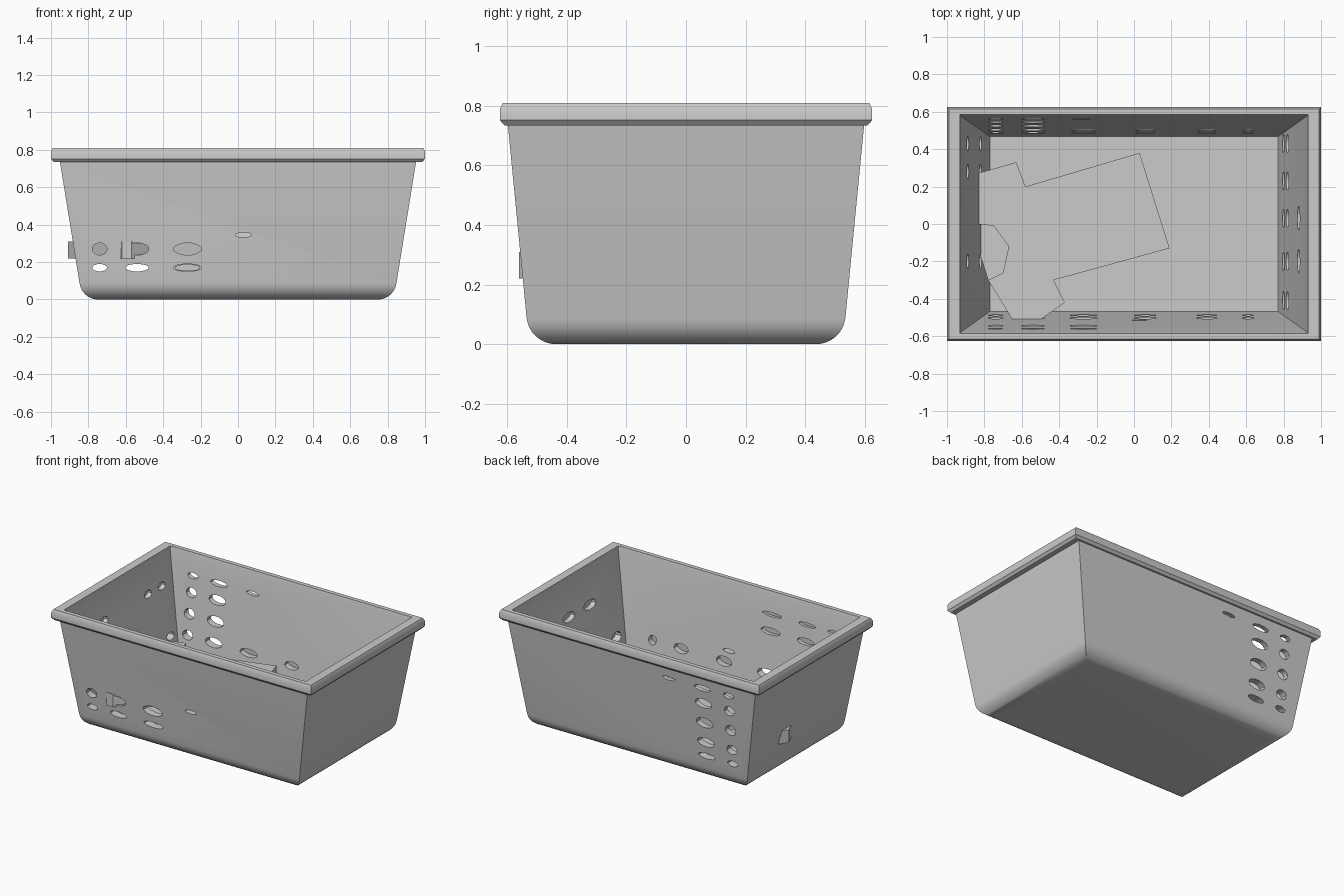
import bpy, bmesh, math
from mathutils import Vector

if "Cube" in bpy.data.objects:
    bpy.data.objects.remove(bpy.data.objects["Cube"])


def make_object(name, bm):
    bmesh.ops.recalc_face_normals(bm, faces=bm.faces)
    mesh = bpy.data.meshes.new(name)
    bm.to_mesh(mesh)
    bm.free()
    ob = bpy.data.objects.new(name, mesh)
    bpy.context.collection.objects.link(ob)
    return ob


def loft(bm, rings):
    """Join closed loops of points and cap both ends."""
    loops = [[bm.verts.new(p) for p in ring] for ring in rings]
    n = len(loops[0])
    for a, b in zip(loops, loops[1:]):
        for i in range(n):
            bm.faces.new((a[i], a[(i + 1) % n], b[(i + 1) % n], b[i]))
    bm.faces.new(loops[0])
    bm.faces.new(loops[-1])


def rect(x, y, z):
    return [(-x, -y, z), (x, -y, z), (x, y, z), (-x, y, z)]


# Tub: rounded foot, tapered outer wall, rim lip, tapered inner wall, floor
R = 0.1
profile = []
for i in range(9):
    a = math.radians(82 * i / 8)
    profile.append((0.748 + R * math.sin(a), 0.436 + R * math.sin(a), R * (1 - math.cos(a))))
profile += [(0.952, 0.598, 0.735), (0.985, 0.61, 0.735), (1.0, 0.625, 0.752),
            (1.0, 0.625, 0.79), (0.99, 0.615, 0.81),
            (0.93, 0.585, 0.81), (0.928, 0.58, 0.79), (0.77, 0.467, 0.03)]
bm = bmesh.new()
loft(bm, [rect(*p) for p in profile])
tub = make_object("tub", bm)

# Vent holes: oval cutters, either right through the wall or pockets on the inside
cut = bmesh.new()


def vent(side, pos, z, width, height, through):
    t = (z - 0.1) / 0.64
    along_x = side in ("left", "right")
    sign = 1 if side in ("right", "back") else -1
    outer = (0.848 + 0.104 * t) if along_x else (0.535 + 0.063 * t)
    start = outer - 0.11
    end = outer + 0.06 if through else outer - 0.012
    rings = []
    for d in (start, end):
        ring = []
        for k in range(12):
            a = math.tau * (k + 0.5) / 12
            u = pos + width / 2 * math.cos(a)
            v = z + height / 2 * math.sin(a)
            ring.append((sign * d, u, v) if along_x else (u, sign * d, v))
        rings.append(ring)
    loft(cut, rings)


rows = [(0.17, 0.04), (0.27, 0.065), (0.41, 0.07), (0.55, 0.065), (0.66, 0.04)]
columns = [(-0.74, 0.08), (-0.54, 0.13), (-0.27, 0.15), (0.06, 0.12), (0.39, 0.11), (0.61, 0.06)]
for i, (x, w) in enumerate(columns):
    for j, (z, h) in enumerate(rows):
        if i < 2:
            vent("back", x, z, w, h, True)
        elif j < 2:
            vent("back", x, z, w * 0.9, h * 0.8, False)
        if j < 2:
            vent("front", x, z, w, h, i < 3)
        elif j > 2 and i < 3:
            vent("front", x, z, w, h * 0.7, False)
vent("back", -0.28, 0.66, 0.1, 0.025, True)
vent("front", 0.03, 0.345, 0.09, 0.025, True)
for y in (-0.41, -0.2, 0.03, 0.23, 0.43):
    for z, h in rows[:2]:
        vent("right", y, z, 0.1, h, False)
for y in (-0.2, 0.03):
    vent("right", y, 0.56, 0.13, 0.06, False)
for y in (-0.2, 0.28, 0.43):
    for z in (0.27, 0.6):
        vent("left", y, z, 0.08, 0.05, False)

cutter = make_object("vent_cutter", cut)
cutter.hide_render = True
mod = tub.modifiers.new("vents", "BOOLEAN")
mod.operation = "DIFFERENCE"
mod.solver = "EXACT"
mod.object = cutter
bpy.context.view_layer.objects.active = tub
tub.select_set(True)
bpy.ops.object.modifier_apply(modifier=mod.name)
bpy.data.objects.remove(cutter, do_unlink=True)
bpy.ops.object.shade_smooth_by_angle(angle=math.radians(30))

# Folded shirt lying flat in the tub, sleeve tips pushed into the wall
body = [(0.03, 0.38), (-0.58, 0.20), (-0.63, 0.33), (-0.84, 0.27), (-0.91, 0.17), (-0.84, 0.0)]
lower = [(-0.78, -0.30), (-0.62, -0.56), (-0.57, -0.56), (-0.37, -0.42), (-0.43, -0.30), (0.19, -0.13)]
neck_front = [(-0.75, -0.01), (-0.67, -0.12), (-0.70, -0.26)]
neck_back = [(-0.84, -0.11)]


def slab(name, outline, z0, z1):
    bm = bmesh.new()
    loft(bm, [[(x, y, z) for x, y in outline] for z in (z0, z1)])
    return make_object(name, bm)


slab("shirt_back_layer", body + neck_back + lower, 0.22, 0.262)
slab("shirt_front_layer", body + neck_front + lower, 0.262, 0.31)
